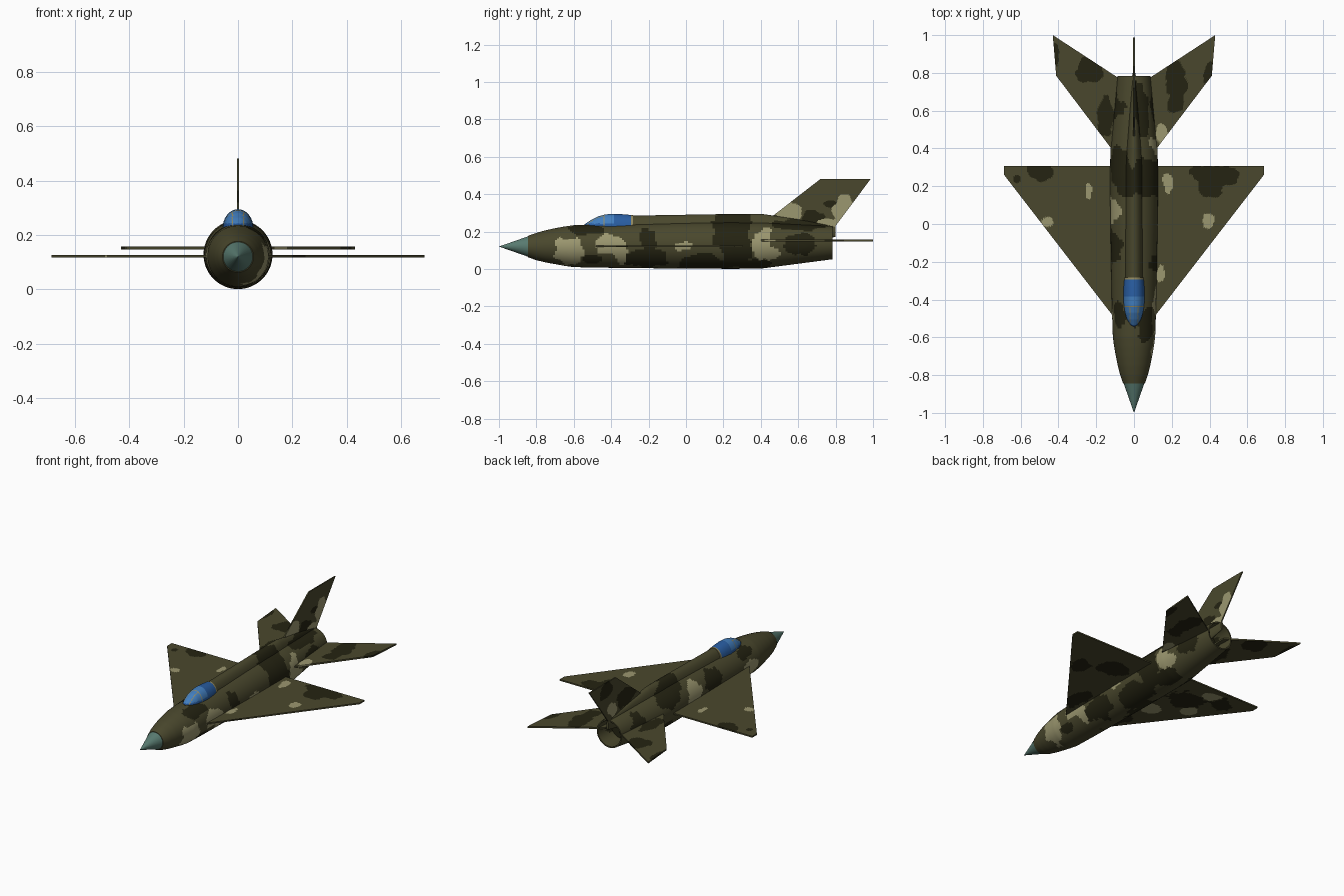
import bpy, bmesh, math
from mathutils import Vector, noise

if "Cube" in bpy.data.objects:
    bpy.data.objects.remove(bpy.data.objects["Cube"])

def material(name, rgb):
    m = bpy.data.materials.new(name)
    m.diffuse_color = (*rgb, 1)
    m.use_nodes = True
    m.node_tree.nodes["Principled BSDF"].inputs["Base Color"].default_value = m.diffuse_color
    return m

OLIVE, DARK, TAN, TEAL, GLASS, GLASS_LIGHT, FRAME = range(7)
MATS = [material("olive", (.068, .064, .026)), material("dark olive", (.018, .017, .006)),
        material("tan", (.33, .31, .16)), material("teal grey", (.10, .20, .165)),
        material("deep blue glass", (.022, .11, .36)), material("light blue glass", (.055, .21, .52)),
        material("canopy frame", (.30, .26, .12))]

# Camouflage blobs: colour, centre (a, b), radii (a, b)
BODY_RIGHT = [(TAN, -.63, .10, .075, .065), (TAN, -.40, .13, .09, .05), (TAN, -.35, .10, .04, .07),
              (TAN, .41, .14, .05, .08), (TAN, .46, .09, .06, .04), (TAN, -.02, .12, .05, .025),
              (DARK, -.53, .21, .09, .025), (DARK, -.22, .06, .12, .05), (DARK, -.20, .16, .05, .06),
              (DARK, .25, .13, .10, .10), (DARK, .08, .03, .14, .05), (DARK, .24, .24, .10, .08),
              (DARK, .60, .13, .09, .06), (DARK, .38, .02, .10, .03), (DARK, -.50, .05, .05, .02),
              (DARK, .60, .24, .13, .035)]
BODY_LEFT = [(TAN, .08, .16, .06, .09), (TAN, -.50, .10, .07, .06), (TAN, .52, .10, .06, .05),
             (DARK, -.12, .16, .08, .08), (DARK, .30, .21, .10, .06), (DARK, -.48, .20, .08, .03),
             (DARK, .02, .04, .13, .05), (DARK, .62, .16, .07, .06), (DARK, .36, .05, .09, .04),
             (DARK, -.33, .06, .08, .04), (DARK, .24, .26, .10, .05)]
WING_TOP = [(DARK, .43, .26, .12, .06), (DARK, .40, .19, .07, .06), (DARK, -.50, .27, .07, .05),
            (TAN, -.46, .01, .03, .03), (TAN, .39, .02, .03, .04), (TAN, .18, .21, .03, .05),
            (TAN, -.24, .17, .02, .04), (TAN, .14, -.27, .025, .05), (DARK, -.62, .24, .02, .02)]
WING_UNDER = [(DARK, -.30, .10, .12, .09), (DARK, -.16, -.30, .05, .10), (DARK, -.50, .20, .07, .06),
              (TAN, -.22, -.10, .06, .06), (TAN, -.40, .02, .05, .06), (TAN, -.40, .23, .06, .04),
              (DARK, .25, .12, .12, .07), (DARK, .42, .02, .06, .07), (DARK, .18, -.28, .06, .09)]
TAIL = [(DARK, .22, .72, .055, .13), (DARK, -.24, .82, .075, .07), (DARK, -.15, .57, .05, .10),
        (DARK, .40, .80, .03, .06), (TAN, .14, .48, .03, .06), (DARK, -.42, .90, .02, .06)]
FIN_RIGHT = [(TAN, .55, .29, .07, .06), (TAN, .84, .30, .05, .09), (TAN, .78, .24, .07, .03),
             (DARK, .68, .27, .06, .045), (DARK, .77, .35, .04, .02)]
FIN_LEFT = [(DARK, .62, .32, .09, .06), (DARK, .82, .44, .08, .05), (TAN, .76, .29, .05, .04)]

def camo(c, a, b, blobs):
    """Colour of the first blob that holds the point, with wavy edges."""
    wave = .45 * noise.noise(Vector(c) * 14) + .2 * noise.noise(Vector(c) * 35)
    for col, ca, cb, ra, rb in blobs:
        if math.hypot((a - ca) / ra, (b - cb) / rb) < 1 + wave:
            return col
    return OLIVE

def body_colour(c):
    return camo(c, c.y, c.z, BODY_RIGHT if c.x > 0 else BODY_LEFT)

def finish(name, bm, pick, smooth):
    bmesh.ops.remove_doubles(bm, verts=bm.verts, dist=1e-5)
    bmesh.ops.recalc_face_normals(bm, faces=bm.faces)
    me = bpy.data.meshes.new(name)
    for m in MATS:
        me.materials.append(m)
    for f in bm.faces:
        f.material_index = pick(f.calc_center_median())
    bm.to_mesh(me)
    bm.free()
    ob = bpy.data.objects.new(name, me)
    bpy.context.collection.objects.link(ob)
    if smooth:
        bpy.ops.object.select_all(action='DESELECT')
        ob.select_set(True)
        bpy.context.view_layer.objects.active = ob
        bpy.ops.object.shade_smooth_by_angle(angle=math.radians(30))
    return ob

def loft(name, stations, pick, sides=72, step=.012, smooth=True):
    """Skin elliptical rings given as (y, half width, half height, centre z)."""
    rings = []
    for p, q in zip(stations, stations[1:]):
        n = max(1, math.ceil(abs(q[0] - p[0]) / step))
        rings += [[u + (v - u) * i / n for u, v in zip(p, q)] for i in range(n)]
    rings.append(stations[-1])
    bm = bmesh.new()
    loops = []
    for y, w, h, z in rings:
        w, h = max(w, 1e-4), max(h, 1e-4)
        loops.append([bm.verts.new((w * math.cos(t), y, z + h * math.sin(t)))
                      for t in (math.tau * i / sides for i in range(sides))])
    for a, b in zip(loops, loops[1:]):
        for i in range(sides):
            j = (i + 1) % sides
            bm.faces.new((a[i], a[j], b[j], b[i]))
    bm.faces.new(loops[0])
    bm.faces.new(loops[-1])
    return finish(name, bm, pick, smooth)

def plate(name, corners, thick, pick, n=64):
    """Thin slab over four corners, gridded finely for the camouflage."""
    a, b, c, d = map(Vector, corners)
    bm = bmesh.new()
    g = [[bm.verts.new(a.lerp(b, i / n).lerp(d.lerp(c, i / n), j / n)) for j in range(n + 1)]
         for i in range(n + 1)]
    faces = [bm.faces.new((g[i][j], g[i + 1][j], g[i + 1][j + 1], g[i][j + 1]))
             for i in range(n) for j in range(n)]
    nrm = Vector(thick)
    bmesh.ops.translate(bm, verts=bm.verts, vec=-nrm / 2)
    ext = bmesh.ops.extrude_face_region(bm, geom=faces, use_keep_orig=True)
    bmesh.ops.translate(bm, vec=nrm, verts=[v for v in ext['geom'] if isinstance(v, bmesh.types.BMVert)])
    return finish(name, bm, pick, False)

# Fuselage with hollow tailpipe
R = [(-.845, .057, .12), (-.80, .073, .12), (-.75, .086, .121), (-.70, .096, .122), (-.65, .105, .122),
     (-.60, .112, .122), (-.45, .117, .124), (0, .125, .127), (.25, .127, .128), (.40, .125, .127),
     (.783, .088, .140), (.783, .080, .140), (.66, .074, .138)]
loft("fuselage", [(y, r, r, z) for y, r, z in R], body_colour)

# Nose cone
loft("nose_cone", [(-1, 0, 0, .12), (-.84, .056, .056, .12)], lambda c: TEAL, sides=32, step=1)

# Dorsal spine running into the fin
loft("spine", [(-.30, .050, .085, .20), (.0, .050, .090, .20), (.30, .048, .095, .20),
               (.40, .042, .095, .20), (.60, .026, .066, .20), (.80, .008, .028, .20)], body_colour, sides=48)

# Canopy with painted frame bands
def canopy_colour(c):
    if c.y > -.291 or abs(c.y + .437) < .003 or (c.y < -.437 and abs(abs(c.x) - .021) < .002):
        return FRAME
    return GLASS if c.y > -.385 or c.z < .243 else GLASS_LIGHT
loft("canopy", [(-.55, .006, .006, .222), (-.535, .022, .022, .222), (-.505, .038, .042, .222),
                (-.47, .048, .059, .222), (-.43, .054, .069, .223), (-.38, .057, .072, .223),
                (-.33, .055, .070, .222), (-.284, .051, .066, .222)], canopy_colour, sides=64, step=.005)

# Wings and tailplanes, mirrored left and right
def wing_colour(c):
    return camo(c, c.x, c.y, WING_TOP if c.z > .122 else WING_UNDER)

for s, side in ((1, "right"), (-1, "left")):
    plate(f"wing_{side}", [(s * x, y, .122) for x, y in ((.05, -.566), (.687, .259), (.687, .306), (.05, .306))],
          (0, 0, .009), wing_colour, 90)
    plate(f"tailplane_{side}", [(s * x, y, .152) for x, y in ((.05, .307), (.412, .785), (.43, 1.0), (.05, .752))],
          (0, 0, .010), lambda c: camo(c, c.x, c.y, TAIL))

# Fin
plate("fin", [(0, .356, .20), (0, .72, .482), (0, .988, .482), (0, .777, .20)], (.008, 0, 0),
      lambda c: camo(c, c.y, c.z, FIN_RIGHT if c.x > 0 else FIN_LEFT))
